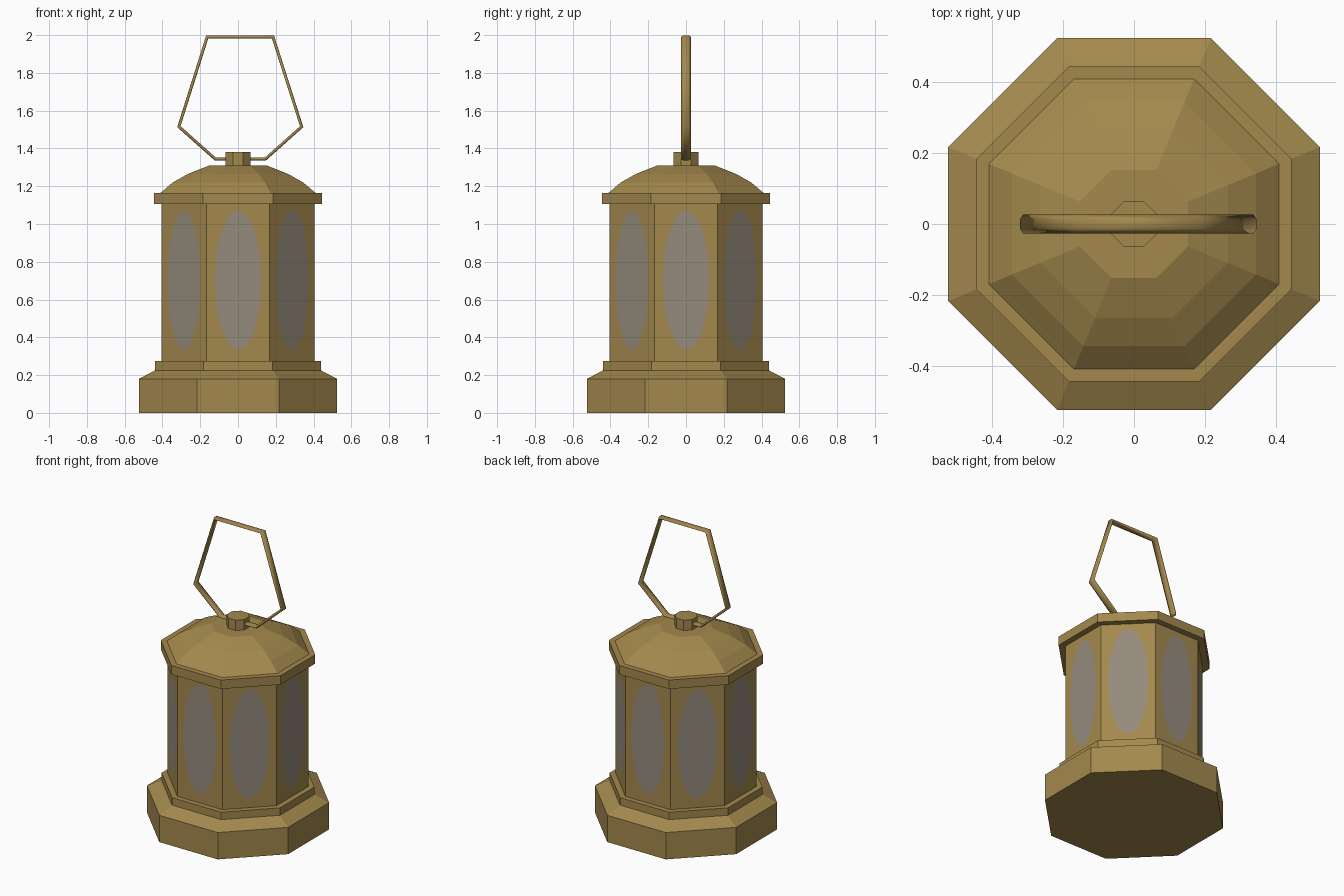
import bpy, bmesh, math
from mathutils import Vector, Matrix

if "Cube" in bpy.data.objects:
    bpy.data.objects.remove(bpy.data.objects["Cube"])

def material(name, rgb):
    m = bpy.data.materials.new(name)
    m.diffuse_color = (*rgb, 1)
    m.use_nodes = True
    m.node_tree.nodes["Principled BSDF"].inputs["Base Color"].default_value = m.diffuse_color
    return m

brass = material("aged_brass", (0.37, 0.25, 0.075))
glass = material("grey_glass", (0.30, 0.26, 0.205))

def finish(name, bm, mats, smooth=False):
    bmesh.ops.remove_doubles(bm, verts=bm.verts, dist=1e-4)
    bmesh.ops.recalc_face_normals(bm, faces=bm.faces)
    me = bpy.data.meshes.new(name)
    bm.to_mesh(me)
    bm.free()
    for m in mats:
        me.materials.append(m)
    for p in me.polygons:
        p.use_smooth = smooth
    ob = bpy.data.objects.new(name, me)
    bpy.context.collection.objects.link(ob)
    return ob

def octagon(name, profile):
    """Stack of octagons from (apothem, z) pairs, flat sides facing the axes."""
    bm = bmesh.new()
    rings = []
    for a, z in profile:
        r = a / math.cos(math.pi / 8)
        rings.append([bm.verts.new((r * math.cos((i + .5) * math.pi / 4),
                                    r * math.sin((i + .5) * math.pi / 4), z)) for i in range(8)])
    for lo, hi in zip(rings, rings[1:]):
        for i in range(8):
            j = (i + 1) % 8
            bm.faces.new((lo[i], lo[j], hi[j], hi[i]))
    bm.faces.new(rings[0][::-1])
    bm.faces.new(rings[-1])
    return finish(name, bm, [brass])

# Base, collar, rim, dome and knob
octagon("base", [(0.525, 0), (0.525, 0.18), (0.44, 0.225)])
octagon("base_collar", [(0.44, 0.225), (0.44, 0.275)])
octagon("roof_rim", [(0.445, 1.105), (0.445, 1.165)])
octagon("roof_dome", [(0.41, 1.165), (0.345, 1.22), (0.265, 1.265), (0.152, 1.31)])
octagon("knob", [(0.065, 1.305), (0.065, 1.38)])

# Body: eight panels, each with an oval window cut into the face
A, Z0, Z1, N = 0.405, 0.27, 1.11, 48
half_w, half_h, zc = A * math.tan(math.pi / 8), (Z1 - Z0) / 2, (Z0 + Z1) / 2
clamp = lambda v: max(-1, min(1, v * math.sqrt(2)))
bm = bmesh.new()
for k in range(8):
    rot = Matrix.Rotation(k * math.pi / 4, 4, 'Z')
    oval, rect = [], []
    for i in range(N):
        c, s = math.cos(i * math.tau / N), math.sin(i * math.tau / N)
        oval.append(bm.verts.new(rot @ Vector((0.122 * c, -A, 0.703 + 0.368 * s))))
        rect.append(bm.verts.new(rot @ Vector((half_w * clamp(c), -A, zc + half_h * clamp(s)))))
    bm.faces.new(oval).material_index = 1
    for i in range(N):
        j = (i + 1) % N
        bm.faces.new((oval[i], rect[i], rect[j], oval[j]))
finish("body_with_windows", bm, [brass, glass])

# Handle: flat six-sided loop, offset slightly to the right
path = [(-0.163, 1.991), (0.185, 1.991), (0.337, 1.515),
        (0.145, 1.344), (-0.12, 1.344), (-0.313, 1.515)]
bm = bmesh.new()
pts = [Vector((x, 0, z)) for x, z in path]
rings = []
for i, p in enumerate(pts):
    d0 = (p - pts[i - 1]).normalized()
    d1 = (pts[(i + 1) % 6] - p).normalized()
    n0, n1 = Vector((-d0.z, 0, d0.x)), Vector((-d1.z, 0, d1.x))
    out = (n0 + n1) / (1 + n0.dot(n1))
    rings.append([bm.verts.new(p + out * 0.009 * math.sin(t * math.tau / 6)
                               + Vector((0, 0.027 * math.cos(t * math.tau / 6), 0)))
                  for t in range(6)])
for i in range(6):
    a, b = rings[i], rings[(i + 1) % 6]
    for t in range(6):
        u = (t + 1) % 6
        bm.faces.new((a[t], a[u], b[u], b[t]))
finish("handle", bm, [brass], smooth=True)
